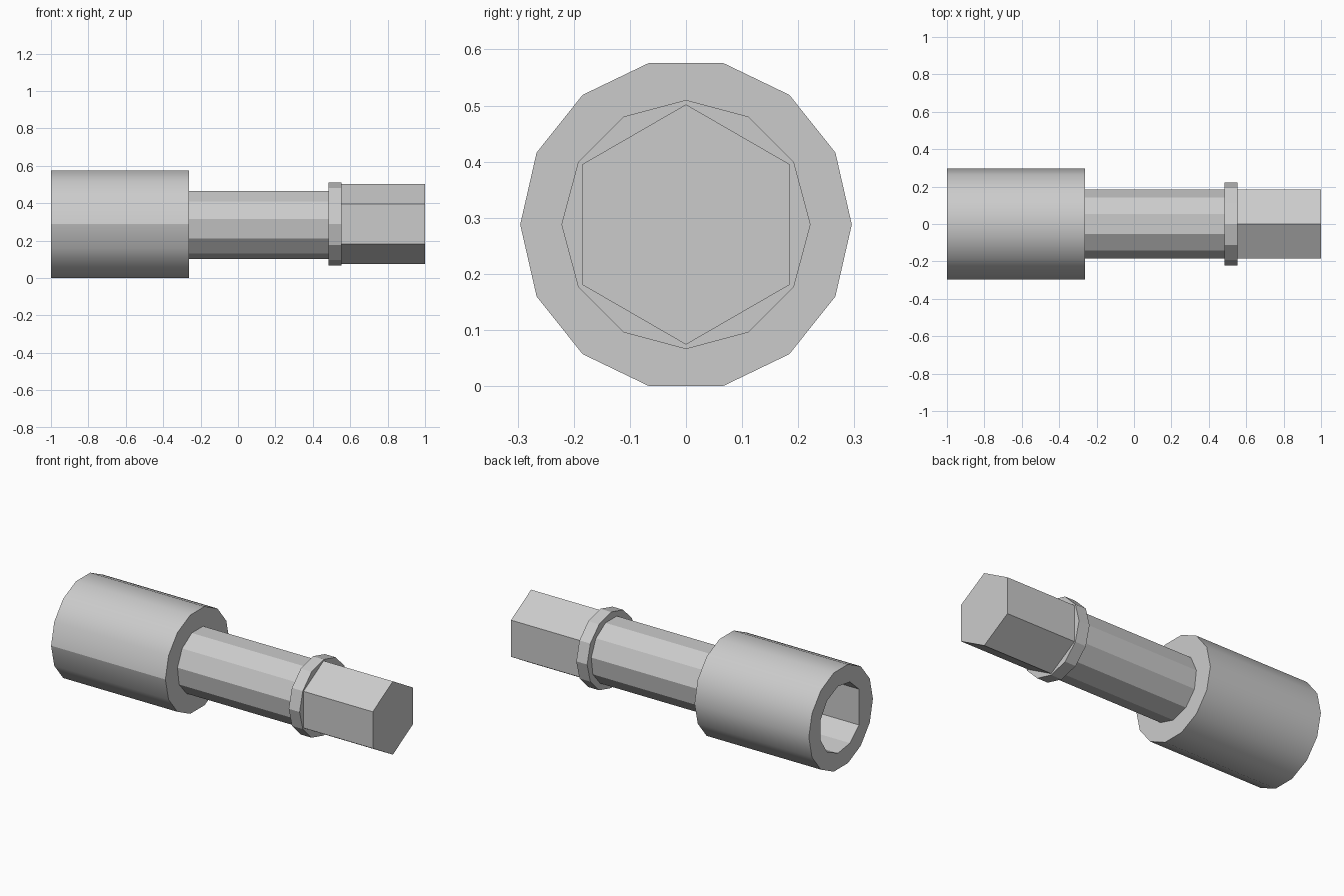
import bpy
import bmesh
from math import cos, sin, pi, radians, acos

if "Cube" in bpy.data.objects:
    bpy.data.objects.remove(bpy.data.objects["Cube"], do_unlink=True)

COLLAR_R = 0.2955
AXIS_Z = COLLAR_R * cos(pi / 14)      # collar rests on one flat

grey = bpy.data.materials.new("light grey")
grey.use_nodes = True
colour = (0.6, 0.6, 0.6, 1)
grey.diffuse_color = colour
grey.node_tree.nodes["Principled BSDF"].inputs["Base Color"].default_value = colour


def arc(r, start, sweep, steps):
    """Points (y, z) around the axis."""
    return [(r * cos(start + sweep * i / steps), r * sin(start + sweep * i / steps))
            for i in range(steps)]


def ring(bm, points, x):
    return [bm.verts.new((x, y, z + AXIS_Z)) for y, z in points]


def walls(bm, a, b):
    for i in range(len(a)):
        j = (i + 1) % len(a)
        bm.faces.new((a[i], a[j], b[j], b[i]))


def finish(bm, name):
    bmesh.ops.recalc_face_normals(bm, faces=bm.faces[:])
    mesh = bpy.data.meshes.new(name)
    bm.to_mesh(mesh)
    bm.free()
    mesh.materials.append(grey)
    obj = bpy.data.objects.new(name, mesh)
    bpy.context.collection.objects.link(obj)
    return obj


def prism(name, r, sides, start, x0, x1):
    bm = bmesh.new()
    points = arc(r, start, 2 * pi, sides)
    a, b = ring(bm, points, x0), ring(bm, points, x1)
    walls(bm, a, b)
    bm.faces.new(a)
    bm.faces.new(b)
    return finish(bm, name)


# Shaft, flange and hexagonal tip
prism("shaft", 0.186, 11, -pi / 2, -0.262, 0.483)
prism("flange", 0.222, 12, pi / 2, 0.483, 0.553)
prism("hex_tip", 0.214, 6, pi / 2, 0.553, 1.0)

# Collar with a blind D-shaped socket, flat on the -y side
bm = bmesh.new()
outline = arc(COLLAR_R, 0, 2 * pi, 14)
outer, back = ring(bm, outline, -1.0), ring(bm, outline, -0.262)
walls(bm, outer, back)
bm.faces.new(back)

bore_r, flat_y = 0.197, 0.167
half = acos(flat_y / bore_r)
bore = arc(bore_r, pi + half, 2 * pi - 2 * half, 9)
bore.append((-flat_y, bore_r * sin(half)))
mouth, floor = ring(bm, bore, -1.0), ring(bm, bore, -0.4)
walls(bm, mouth, floor)
bm.faces.new(floor)

# Flat rim between the outline and the socket mouth
rim = [bm.edges.get((loop[i - 1], loop[i])) for loop in (outer, mouth)
       for i in range(len(loop))]
bmesh.ops.triangle_fill(bm, edges=rim, use_beauty=True, normal=(-1, 0, 0))
collar = finish(bm, "collar")

# Smooth outside with one hard seam along the front
bpy.ops.object.select_all(action='DESELECT')
collar.select_set(True)
bpy.context.view_layer.objects.active = collar
bpy.ops.object.shade_smooth_by_angle(angle=radians(28))
verts = collar.data.vertices
for edge in collar.data.edges:
    if all(verts[v].co.y < 0.001 - COLLAR_R for v in edge.vertices):
        edge.use_edge_sharp = True
